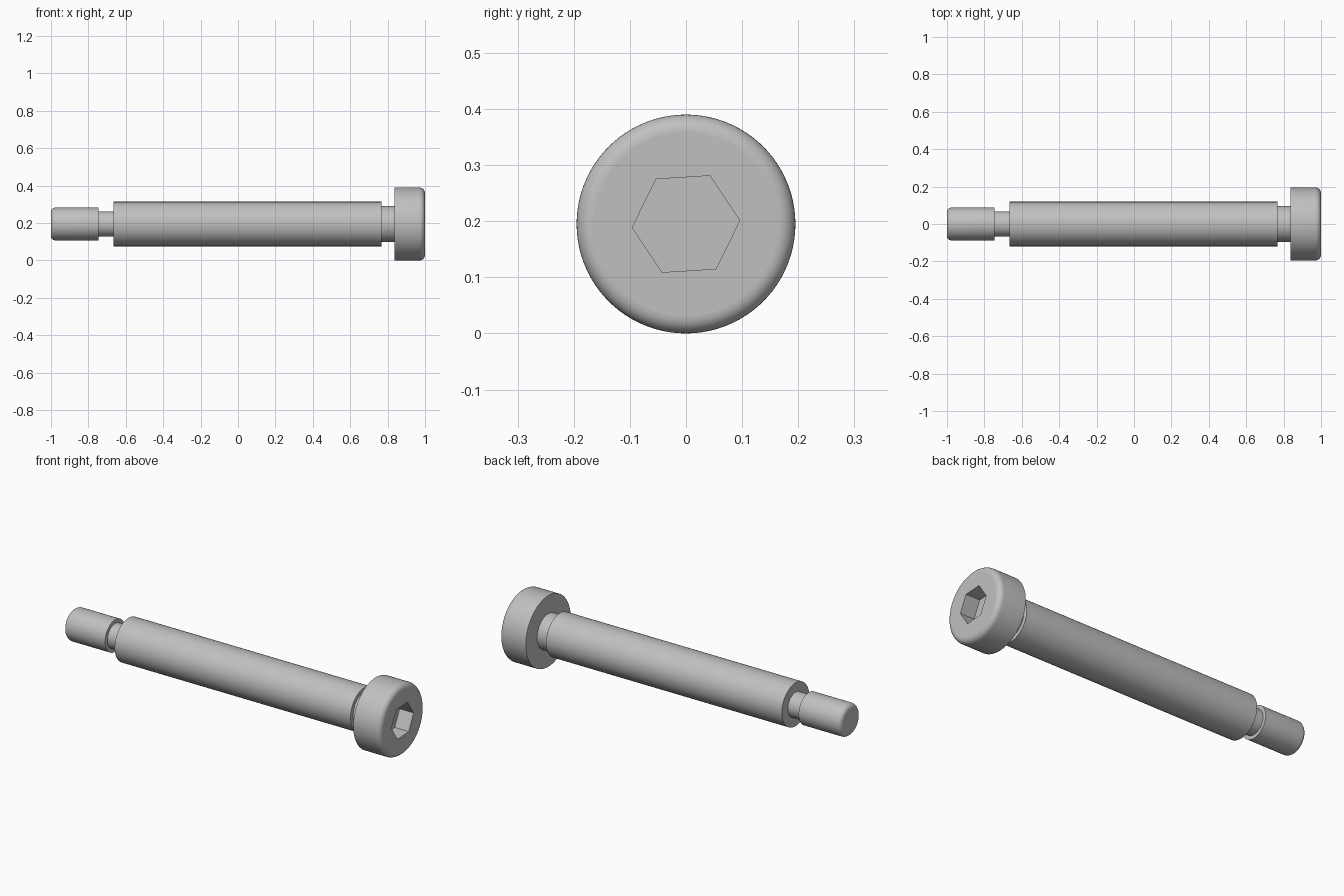
import bpy
import bmesh
from math import cos, sin, pi, radians
from mathutils import Vector

if "Cube" in bpy.data.objects:
    bpy.data.objects.remove(bpy.data.objects["Cube"])

HEAD_R = 0.195
SIDES = 96

steel = bpy.data.materials.new("plain_steel_grey")
steel.use_nodes = True
GREY = (0.53, 0.53, 0.53, 1)
steel.diffuse_color = GREY
steel.node_tree.nodes["Principled BSDF"].inputs["Base Color"].default_value = GREY


def ring(bm, x, r, sides=SIDES, turn=0.0):
    """Circle or polygon of vertices around the screw axis."""
    angles = [turn + 2 * pi * i / sides for i in range(sides)]
    return [bm.verts.new((x, r * cos(a), HEAD_R + r * sin(a))) for a in angles]


def bridge(bm, a, b):
    n = len(a)
    for i in range(n):
        j = (i + 1) % n
        bm.faces.new((a[i], a[j], b[j], b[i]))


def lathe(bm, profile):
    """Sweep (x, radius) points around the axis; returns the rings."""
    rings = [ring(bm, x, r) for x, r in profile]
    for a, b in zip(rings, rings[1:]):
        bridge(bm, a, b)
    return rings


def fillet(cx, cr, rad, start, end, steps=8):
    """Quarter-round profile points about (cx, cr)."""
    angles = [radians(start + (end - start) * i / steps) for i in range(steps + 1)]
    return [(cx + rad * cos(a), cr + rad * sin(a)) for a in angles]


def finish(name, bm):
    mesh = bpy.data.meshes.new(name)
    bm.to_mesh(mesh)
    bm.free()
    mesh.materials.append(steel)
    obj = bpy.data.objects.new(name, mesh)
    bpy.context.collection.objects.link(obj)
    bpy.ops.object.select_all(action="DESELECT")
    obj.select_set(True)
    bpy.context.view_layer.objects.active = obj
    bpy.ops.object.shade_smooth_by_angle(angle=radians(30))
    # Keep the flat end faces truly flat
    for p in mesh.polygons:
        if abs(p.normal.x) > 0.999:
            p.use_smooth = False


# Threaded end with a rounded, closed tip
THREAD_R, TIP_ROUND, NECK_R = 0.088, 0.025, 0.068
bm = bmesh.new()
rings = lathe(bm, fillet(-1 + TIP_ROUND, THREAD_R - TIP_ROUND, TIP_ROUND, 180, 90)
              + [(-0.746, THREAD_R), (-0.746, NECK_R)])
bm.faces.new(rings[0][::-1])
finish("threaded_end", bm)

# Undercuts and shoulder
SHOULDER_R, COLLAR_R = 0.119, 0.097
for name, profile in (
    ("thread_undercut", [(-0.746, NECK_R), (-0.666, NECK_R)]),
    ("shoulder", [(-0.666, NECK_R), (-0.666, SHOULDER_R),
                  (0.767, SHOULDER_R), (0.767, COLLAR_R)]),
    ("head_undercut", [(0.767, COLLAR_R), (0.837, COLLAR_R)]),
):
    bm = bmesh.new()
    lathe(bm, profile)
    finish(name, bm)

# Head with a rounded rim and a hexagonal socket
RIM, SOCKET_R, SOCKET_DEPTH = 0.03, 0.096, 0.085
bm = bmesh.new()
rings = lathe(bm, [(0.837, COLLAR_R), (0.837, HEAD_R)]
              + fillet(1 - RIM, HEAD_R - RIM, RIM, 90, 0))
mouth = ring(bm, 1, SOCKET_R, 6, radians(3.6))
floor = ring(bm, 1 - SOCKET_DEPTH, SOCKET_R, 6, radians(3.6))
bridge(bm, mouth, floor)
bm.faces.new(floor)

# End face between the rim and the socket mouth
edges = []
for loop in (rings[-1], mouth):
    for a, b in zip(loop, loop[1:] + loop[:1]):
        edges.append(bm.edges.get((a, b)))
filled = bmesh.ops.triangle_fill(bm, edges=edges, use_beauty=True, normal=Vector((1, 0, 0)))
for f in filled["geom"]:
    if isinstance(f, bmesh.types.BMFace):
        f.normal_update()
        if f.normal.x < 0:
            f.normal_flip()
finish("head", bm)
